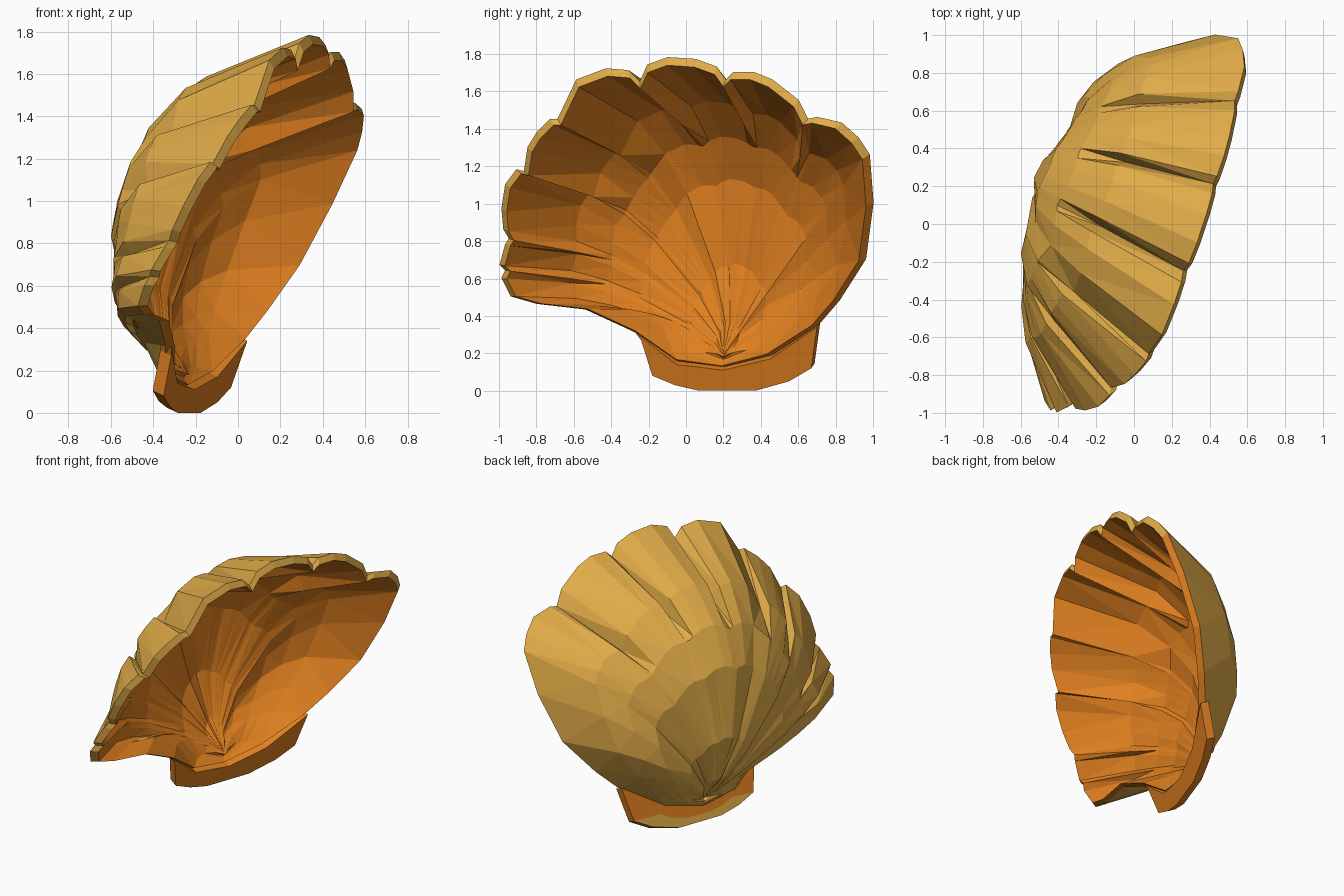
import bpy
import bmesh
from mathutils import Vector

old = bpy.data.objects.get("Cube")
if old:
    bpy.data.objects.remove(old, do_unlink=True)


def make_material(name, color):
    mat = bpy.data.materials.new(name)
    mat.use_nodes = True
    mat.diffuse_color = (*color, 1)
    mat.node_tree.nodes["Principled BSDF"].inputs["Base Color"].default_value = (*color, 1)
    return mat


SAND = make_material("sand outside", (0.75, 0.41, 0.065))
ORANGE = make_material("orange inside", (0.74, 0.215, 0.014))

# The shell opening lies on a leaning plane that curls back at the top;
# the bowl sinks away from it.
INWARD = Vector((1, -0.34, -0.49)).normalized()
HINGE = (0.2, 0.16)


def on_opening(y, z):
    curl = 0.32 * max(0, z - 1.45)
    return Vector((-0.39 + 0.34 * y + 0.49 * z - curl, y, z))


CENTRE = on_opening(0.1, 0.9)

# Rim points: y, z, bowl depth along that ray. Ends with the hinge lip.
LOWER_FRONT = [(-.28, .31, .16), (-.54, .43, .2), (-.8, .46, .2)]
SCALLOPS = [
    [(-.94, .5, .22), (-.99, .6, .25)],
    [(-1, .67, .3), (-.97, .78, .33)],
    [(-.98, .86, .36), (-.99, .97, .38), (-.97, 1.1, .42), (-.91, 1.18, .45)],
    [(-.85, 1.3, .5), (-.8, 1.38, .52), (-.73, 1.45, .54)],
    [(-.59, 1.66, .56), (-.43, 1.72, .6), (-.31, 1.71, .61)],
    [(-.21, 1.74, .62), (-.1, 1.78, .62), (.05, 1.77, .61), (.16, 1.73, .6)],
    [(.25, 1.7, .59), (.36, 1.7, .57), (.46, 1.66, .55), (.6, 1.55, .51)],
    [(.7, 1.46, .48), (.83, 1.43, .45), (.92, 1.35, .43), (.98, 1.26, .4)],
]
NOTCHES = [(-.97, .64), (-.95, .81), (-.87, 1.17), (-.69, 1.45),
           (-.25, 1.65), (.21, 1.66), (.65, 1.45)]
LOWER_BACK = [(1, 1, .38), (.96, .7, .33), (.82, .48, .25), (.7, .34, .17)]
HINGE_LIP = [(.45, .18, .08), (.2, .115, .04), (-.05, .15, .08)]

# Each ray is (y, z, depth, is_groove, sand_rim)
rays = [(*p, False, False) for p in LOWER_FRONT]
for i, scallop in enumerate(SCALLOPS):
    rays += [(*p, False, True) for p in scallop]
    if i < len(NOTCHES):
        depth = (scallop[-1][2] + SCALLOPS[i + 1][0][2]) / 2
        rays.append((*NOTCHES[i], depth, True, True))
rays += [(*p, False, False) for p in LOWER_BACK + HINGE_LIP]

# Bowl section from hinge to rim: fraction along the ray, share of the depth
SECTION = [(.06, .42), (.2, .75), (.45, 1), (.6, .97), (.75, .79), (1, 0)]


def bowl_point(ray, t, share):
    y, z, depth, groove, _ = ray
    if groove:  # grooves cut only the outer part of the bowl
        depth *= 0.84 if t > 0.7 else 1
        t *= 1.03 if t < 0.7 else 1
    flat = on_opening(HINGE[0] + (y - HINGE[0]) * t, HINGE[1] + (z - HINGE[1]) * t)
    return flat - INWARD * depth * share


def add_face(bm, verts, slot):
    face = bm.faces.new(verts)
    face.material_index = slot
    return face


def finish(bm, name):
    bmesh.ops.recalc_face_normals(bm, faces=bm.faces)
    bmesh.ops.triangulate(bm, faces=bm.faces)
    mesh = bpy.data.meshes.new(name)
    bm.to_mesh(mesh)
    bm.free()
    mesh.materials.append(SAND)
    mesh.materials.append(ORANGE)
    obj = bpy.data.objects.new(name, mesh)
    bpy.context.collection.objects.link(obj)
    return obj


# Ribbed bowl: sand outer skin, orange inner skin, joined by the rim
bm = bmesh.new()
count = len(rays)
rims = []
for slot, shrink, lift in ((0, 0, -0.01), (1, 0.035, 0.022)):
    def skin_vert(point):
        return bm.verts.new(point.lerp(CENTRE, shrink) + INWARD * lift)

    rings = [[skin_vert(bowl_point(ray, *row)) for ray in rays] for row in SECTION]
    pole = skin_vert(on_opening(*HINGE) - INWARD * 0.03)
    for i in range(count):
        j = (i + 1) % count
        add_face(bm, (pole, rings[0][i], rings[0][j]), slot)
        for low, high in zip(rings, rings[1:]):
            add_face(bm, (low[i], high[i], high[j], low[j]), slot)
    rims.append(rings[-1])
outer, inner = rims
for i in range(count):
    j = (i + 1) % count
    sandy = rays[i][4] and rays[j][4]
    add_face(bm, (outer[i], inner[i], inner[j], outer[j]), 0 if sandy else 1)
finish(bm, "shell_bowl")

# Orange hinge plate below the bowl, with a sand strip low on its back
PLATE = [(-.27, .31), (-.24, .27), (-.18, .08), (-.06, .03), (.07, 0), (.37, 0),
         (.55, .05), (.67, .12), (.7, .34), (.45, .17), (.2, .11), (-.05, .14)]
bm = bmesh.new()
front = [bm.verts.new((-0.31 + 0.36 * y + 0.3 * z, y, z)) for y, z in PLATE]
back = [bm.verts.new(v.co - INWARD * 0.06) for v in front]
add_face(bm, front, 1)
strip_end = [bm.verts.new(v.co.lerp(back[10].co, 0.4)) for v in back[2:8]]
for i in range(5):
    add_face(bm, (back[i + 2], back[i + 3], strip_end[i + 1], strip_end[i]), 0)
add_face(bm, back[:3] + strip_end + back[7:], 1)
for i in range(len(PLATE)):
    j = (i + 1) % len(PLATE)
    add_face(bm, (front[i], front[j], back[j], back[i]), 1)
finish(bm, "hinge_plate")
